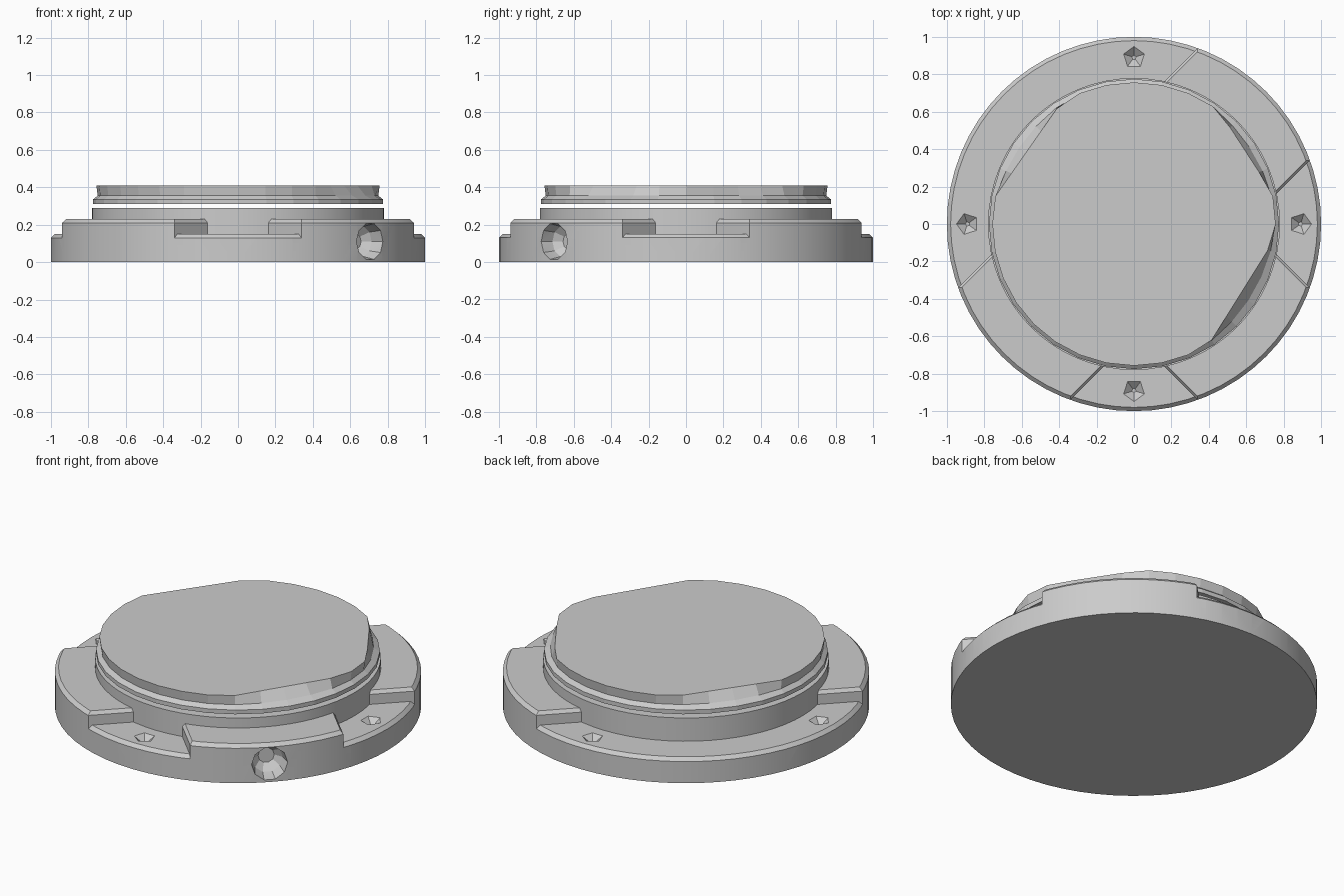
import bpy, bmesh
from math import sin, cos, pi, radians
from mathutils import Vector, Matrix

if "Cube" in bpy.data.objects:
    bpy.data.objects.remove(bpy.data.objects["Cube"])


def loft(name, rings):
    """Closed solid through a stack of equal-length point rings."""
    bm = bmesh.new()
    loops = [[bm.verts.new(p) for p in ring] for ring in rings]
    n = len(loops[0])
    for a, b in zip(loops, loops[1:]):
        for i in range(n):
            j = (i + 1) % n
            bm.faces.new((a[i], a[j], b[j], b[i]))
    bm.faces.new(loops[0][::-1])
    bm.faces.new(loops[-1])
    bmesh.ops.recalc_face_normals(bm, faces=bm.faces)
    me = bpy.data.meshes.new(name)
    bm.to_mesh(me)
    bm.free()
    ob = bpy.data.objects.new(name, me)
    bpy.context.collection.objects.link(ob)
    return ob


def turned(name, profile, n=64):
    """Solid of revolution from (radius, z) pairs."""
    return loft(name, [[(r * cos(2 * pi * i / n), r * sin(2 * pi * i / n), z)
                        for i in range(n)] for r, z in profile])


def cut(ob, tool):
    """Subtract tool from ob and remove the tool."""
    bpy.context.view_layer.objects.active = ob
    mod = ob.modifiers.new("cut", 'BOOLEAN')
    mod.operation = 'DIFFERENCE'
    mod.solver = 'EXACT'
    mod.object = tool
    bpy.ops.object.modifier_apply(modifier=mod.name)
    bpy.data.objects.remove(tool, do_unlink=True)


def smooth(ob):
    bpy.ops.object.select_all(action='DESELECT')
    ob.select_set(True)
    bpy.context.view_layer.objects.active = ob
    bpy.ops.object.shade_smooth_by_angle(angle=radians(25))


# Base disc at full lug height
base = turned("base", [(1, 0), (1, 0.21), (0.98, 0.23)])

# Cut-outs between lugs: front notch, right notch, open back-left half.
# Each outline shifts inward near the top to chamfer the lug edges.
openings = [
    ([(0, -0.6), (1.4, -2), (-1.4, -2)], (0, 1)),
    ([(0.6, 0), (2, 1.4), (2, -1.4)], (-1, 0)),
    ([(1.7, 2.3), (-2.3, 2.3), (-2.3, -1.7)], (0.5, -0.5)),
]
for outline, (sx, sy) in openings:
    rings = [[(x + sx * s, y + sy * s, z) for x, y in outline]
             for z, s in ((-0.1, 0), (0.21, 0), (0.24, 0.03), (0.5, 0.03))]
    tool = loft("opening_cutter", rings)
    # the cone leaves a ledge with a chamfered rim
    cut(tool, turned("ledge_cone", [(1.28, -0.15), (0.98, 0.15)]))
    cut(base, tool)

# Small dimples in the ledge
for k in range(4):
    a = k * pi / 2
    tool = turned("dimple_cutter", [(0.085, 0.17), (0.012, 0.115)], 5)
    tool.matrix_world = Matrix.Translation((0.89 * cos(a), 0.89 * sin(a), 0)) \
        @ Matrix.Rotation(a, 4, 'Z')
    cut(base, tool)

# Side socket in the front-right lug
tool = turned("socket_cutter", [(0.105, 0.2), (0.1, 0), (0.085, -0.07), (0.045, -0.11)], 10)
out = Vector((1, -1, 0)).normalized()
tool.matrix_world = Matrix.Translation(out * 0.995 + Vector((0, 0, 0.11))) \
    @ out.to_track_quat('Z', 'Y').to_matrix().to_4x4()
cut(base, tool)
smooth(base)

# Central boss
boss = turned("boss", [(0.78, 0.05), (0.78, 0.29)])
smooth(boss)

# Faceted cap floating just above the boss, with three flats on its top rim
flats = [(145, 24), (33, 20), (-32, 26)]
N = 32


def cap_ring(r, z, amount):
    ring = []
    for i in range(N):
        a = 360 * i / N
        rad = r
        for mid, half in flats:
            d = (a - mid + 180) % 360 - 180
            if abs(d) < half:
                chord = r * cos(radians(half)) / cos(radians(d))
                rad = r + (chord - r) * amount
        ring.append((rad * cos(radians(a)), rad * sin(radians(a)), z))
    return ring


loft("cap", [cap_ring(0.775, 0.31, 0), cap_ring(0.775, 0.335, 0),
             cap_ring(0.75, 0.355, 0.2), cap_ring(0.757, 0.41, 1)])
